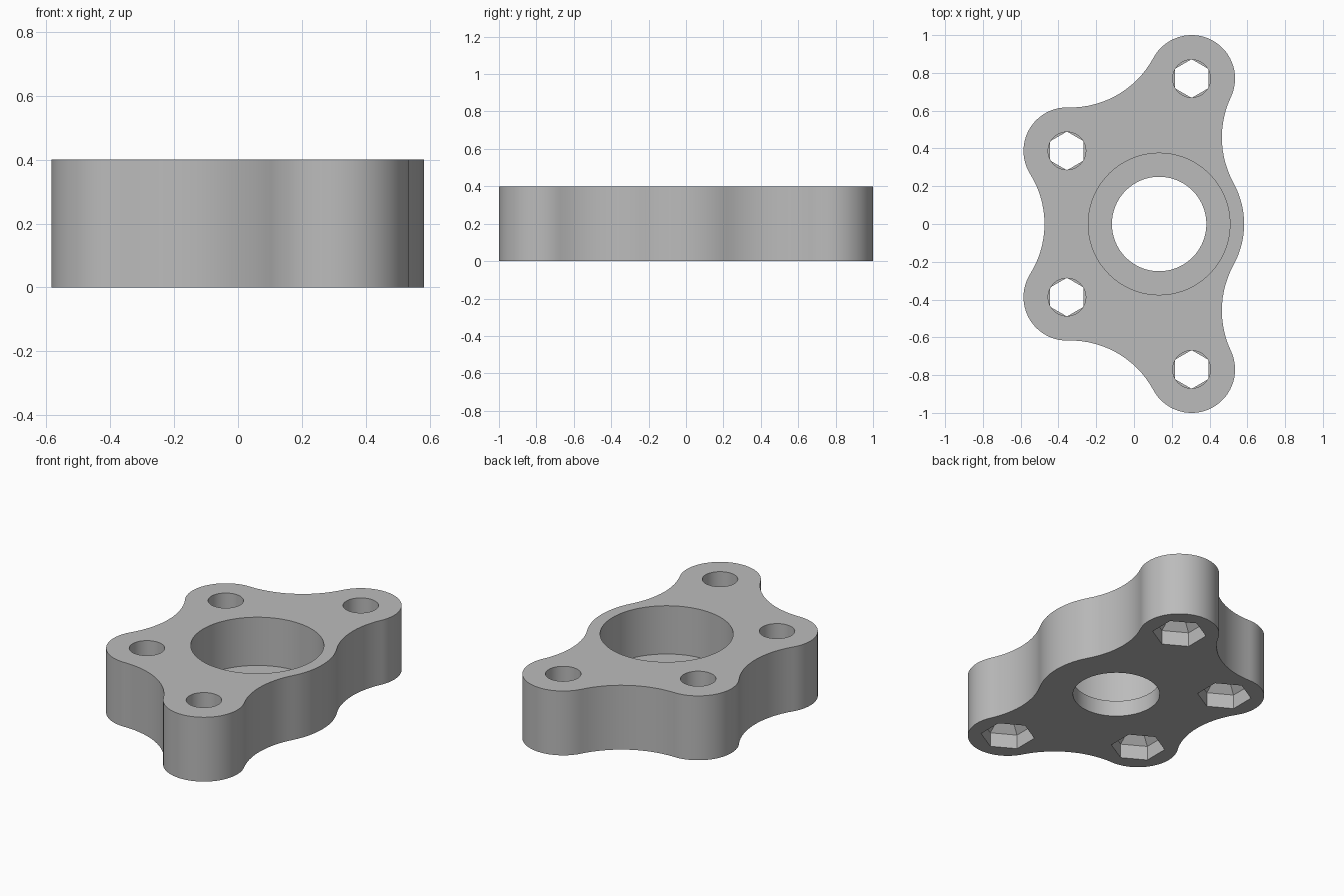
import bpy, bmesh
from math import sin, cos, pi, radians, sqrt
from mathutils import Vector

cube = bpy.data.objects.get("Cube")
if cube:
    bpy.data.objects.remove(cube, do_unlink=True)

HEIGHT, FILLET = 0.4, 0.5
HUB = Vector((0.133, 0))
HOLES = [Vector(p) for p in ((0.305, 0.77), (-0.355, 0.387), (-0.355, -0.387), (0.305, -0.77))]

grey = bpy.data.materials.new("grey")
grey.use_nodes = True
colour = (0.5, 0.5, 0.5, 1)
grey.diffuse_color = colour
grey.node_tree.nodes["Principled BSDF"].inputs["Base Color"].default_value = colour


def loft(name, rings):
    """Closed solid through equal-length rings of points, bottom to top."""
    bm = bmesh.new()
    loops = [[bm.verts.new(p) for p in ring] for ring in rings]
    n = len(loops[0])
    for low, high in zip(loops, loops[1:]):
        for i in range(n):
            j = (i + 1) % n
            bm.faces.new((low[i], low[j], high[j], high[i]))
    bm.faces.new(loops[0][::-1])
    bm.faces.new(loops[-1])
    mesh = bpy.data.meshes.new(name)
    bm.to_mesh(mesh)
    bm.free()
    obj = bpy.data.objects.new(name, mesh)
    bpy.context.collection.objects.link(obj)
    mesh.materials.append(grey)
    return obj


def turned(name, centre, sides, profile):
    """Solid with regular cross-sections; profile lists (radius, z)."""
    return loft(name, [[(centre.x + r * sin(-2 * pi * i / sides),
                         centre.y + r * cos(2 * pi * i / sides), z)
                        for i in range(sides)] for r, z in profile])


def angle(v):
    return Vector((1, 0)).angle_signed(v) * -1


def arc(centre, radius, start, end, turn):
    """Points along an arc; turn is +1 counterclockwise, -1 clockwise."""
    sweep = ((end - start) * turn) % (2 * pi)
    steps = max(4, int(sweep / radians(4)))
    return [centre + radius * Vector((cos(start + turn * sweep * k / steps),
                                      sin(start + turn * sweep * k / steps)))
            for k in range(steps)]


def fillet_centre(a, ra, b, rb):
    """Centre of the hollow arc touching two circles on their outer side."""
    d = b - a
    p, q, l = ra + FILLET, rb + FILLET, d.length
    along = (p * p - q * q + l * l) / (2 * l)
    u = d / l
    return a + u * along + Vector((u.y, -u.x)) * sqrt(p * p - along * along)


# Plate outline: hub and four lobes joined by hollow arcs
circles = [(HUB, 0.45)] + [(h, 0.23) for h in HOLES]
hollows = [fillet_centre(*circles[i], *circles[(i + 1) % 5]) for i in range(5)]
outline = []
for i, (c, r) in enumerate(circles):
    f, after = hollows[i], circles[(i + 1) % 5][0]
    outline += arc(c, r, angle(hollows[i - 1] - c), angle(f - c), 1)
    outline += arc(f, FILLET, angle(c - f), angle(after - f), -1)
plate = loft("mounting_plate", [[(p.x, p.y, z) for p in outline] for z in (0, HEIGHT)])

# Stepped centre bore, bolt holes, and hexagonal nut pockets with tapered roofs
cutters = [turned("bore_cutter", HUB, 96, [(0.25, -0.1), (0.25, 0.1), (0.375, 0.1), (0.375, 0.5)])]
for h in HOLES:
    cutters.append(turned("nut_pocket_cutter", h, 6, [(0.156, -0.1), (0.156, 0.09), (0.098, 0.142)]))
    cutters.append(turned("bolt_hole_cutter", h, 48, [(0.1, 0.138), (0.1, 0.5)]))

bpy.ops.object.select_all(action="DESELECT")
plate.select_set(True)
bpy.context.view_layer.objects.active = plate
for cutter in cutters:
    cutter.hide_render = True
    cut = plate.modifiers.new("cut", "BOOLEAN")
    cut.operation, cut.solver, cut.object = "DIFFERENCE", "EXACT", cutter
    bpy.ops.object.modifier_apply(modifier=cut.name)
    bpy.data.objects.remove(cutter, do_unlink=True)

bpy.ops.object.shade_smooth_by_angle(angle=radians(30))
